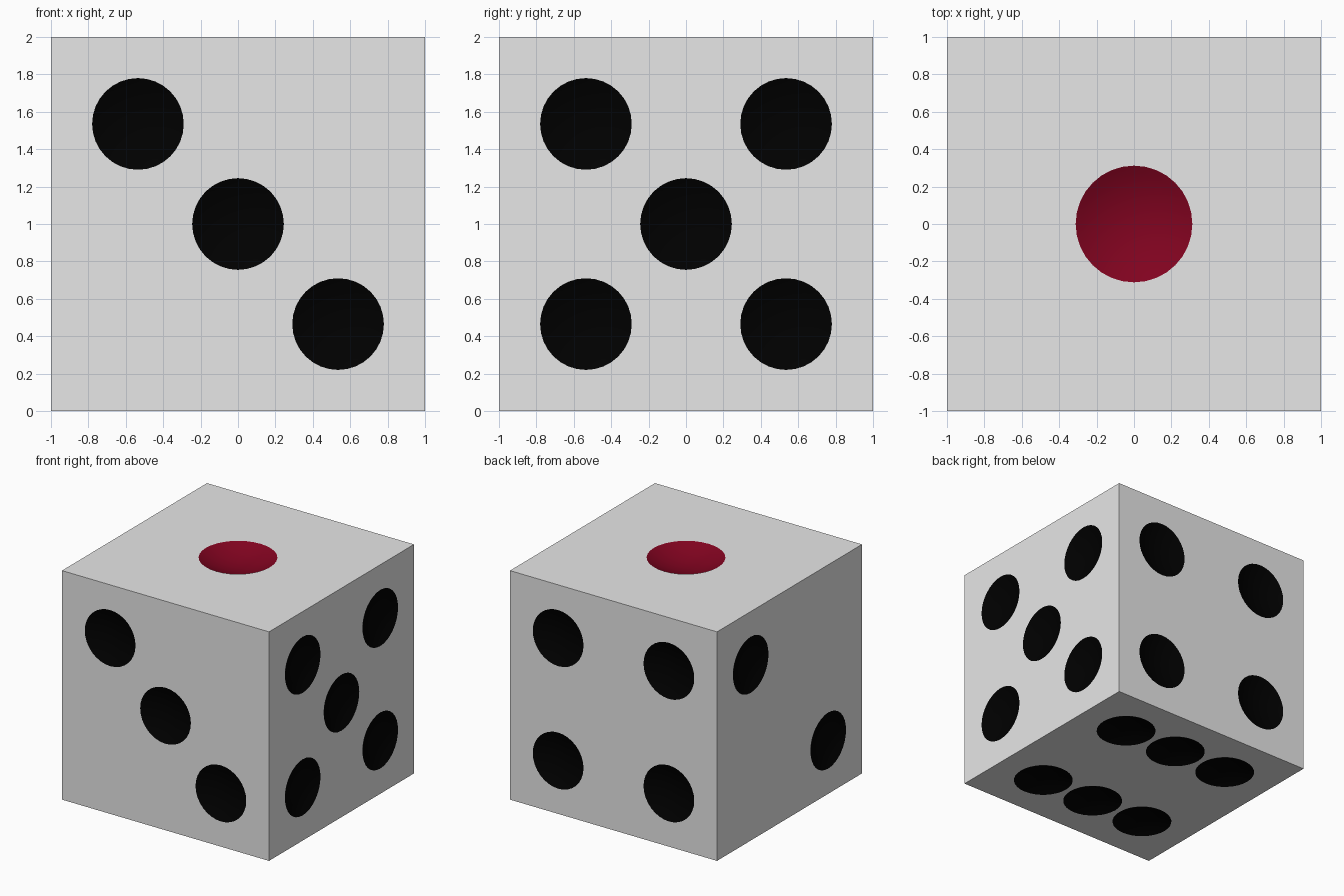
import bpy, bmesh, math
from mathutils import Vector

if "Cube" in bpy.data.objects:
    bpy.data.objects.remove(bpy.data.objects["Cube"])

def material(name, rgb):
    m = bpy.data.materials.new(name)
    m.diffuse_color = (*rgb, 1)
    m.use_nodes = True
    m.node_tree.nodes["Principled BSDF"].inputs["Base Color"].default_value = m.diffuse_color
    return m

P = 0.535                  # pip spacing from face centre
SMALL, LARGE = 0.245, 0.312  # rim radii
RIM = math.radians(27)     # slope of the bowl at the rim

# cube body
bm = bmesh.new()
bmesh.ops.create_cube(bm, size=2)
bmesh.ops.translate(bm, verts=bm.verts, vec=(0, 0, 1))
me = bpy.data.meshes.new("die_body")
bm.to_mesh(me)
bm.free()
body = bpy.data.objects.new("die_body", me)
bpy.context.collection.objects.link(body)
for m in (material("light_grey", (0.8, 0.8, 0.8)),
          material("black", (0.0, 0.0, 0.0)),
          material("dark_red", (0.22, 0.001, 0.014))):
    me.materials.append(m)

# pips on each face: outward normal, positions as signs on the two other axes
corners = [(a, b) for a in (-1, 1) for b in (-1, 1)]
faces = [
    ((0, 0, 1), [(0, 0)]),                               # one, top
    ((-1, 0, 0), [(1, 1), (-1, -1)]),                    # two, left (y, z)
    ((0, -1, 0), [(-1, 1), (0, 0), (1, -1)]),            # three, front (x, z)
    ((0, 1, 0), corners),                                # four, back
    ((1, 0, 0), corners + [(0, 0)]),                     # five, right
    ((0, 0, -1), [(a, b) for a in (-1, 0, 1) for b in (-1, 1)]),  # six, bottom
]

def cutter(centre, normal, rim):
    """Lens-shaped plug: a spherical cap below the face and a cone above it."""
    r = rim / math.sin(RIM)
    rings, seg = 8, 32
    b = bmesh.new()
    tip = b.verts.new((0, 0, r * math.cos(RIM) - r))
    prev = None
    for k in range(1, rings + 2):
        a = RIM * k / rings            # last ring lies just above the face
        ring = [b.verts.new((r * math.sin(a) * math.cos(t), r * math.sin(a) * math.sin(t),
                             r * (math.cos(RIM) - math.cos(a))))
                for t in (2 * math.pi * i / seg for i in range(seg))]
        for i in range(seg):
            j = (i + 1) % seg
            if prev:
                b.faces.new((prev[i], prev[j], ring[j], ring[i]))
            else:
                b.faces.new((tip, ring[j], ring[i]))
        prev = ring
    b.faces.new(prev)
    bmesh.ops.recalc_face_normals(b, faces=b.faces)
    mesh = bpy.data.meshes.new("pip_cutter")
    b.to_mesh(mesh)
    b.free()
    ob = bpy.data.objects.new("pip_cutter", mesh)
    ob.rotation_euler = normal.to_track_quat('Z', 'Y').to_euler()
    ob.location = centre
    ob.hide_render = True
    bpy.context.collection.objects.link(ob)
    return ob

cutters = []
for n, spots in faces:
    n = Vector(n)
    axes = [i for i in range(3) if n[i] == 0]
    for spot in spots:
        c = n.copy()
        for axis, s in zip(axes, spot):
            c[axis] = s * P
        c.z += 1
        ob = cutter(c, n, LARGE if n.z > 0 else SMALL)
        cutters.append(ob)
        mod = body.modifiers.new("pip", 'BOOLEAN')
        mod.operation = 'DIFFERENCE'
        mod.solver = 'EXACT'
        mod.object = ob

bpy.context.view_layer.update()
bpy.ops.object.select_all(action='DESELECT')
bpy.context.view_layer.objects.active = body
body.select_set(True)
for mod in list(body.modifiers):
    bpy.ops.object.modifier_apply(modifier=mod.name)
for ob in cutters:
    bpy.data.objects.remove(ob)

# faces sunk below the cube surface are pips; the top one is red
for f in body.data.polygons:
    x, y, z = f.center
    sunk = max(abs(x), abs(y), abs(z - 1)) < 0.9995
    red = sunk and z > 1.7 and max(abs(x), abs(y)) < 0.35
    f.material_index = 2 if red else 1 if sunk else 0

bpy.ops.object.shade_smooth_by_angle(angle=math.radians(20))
